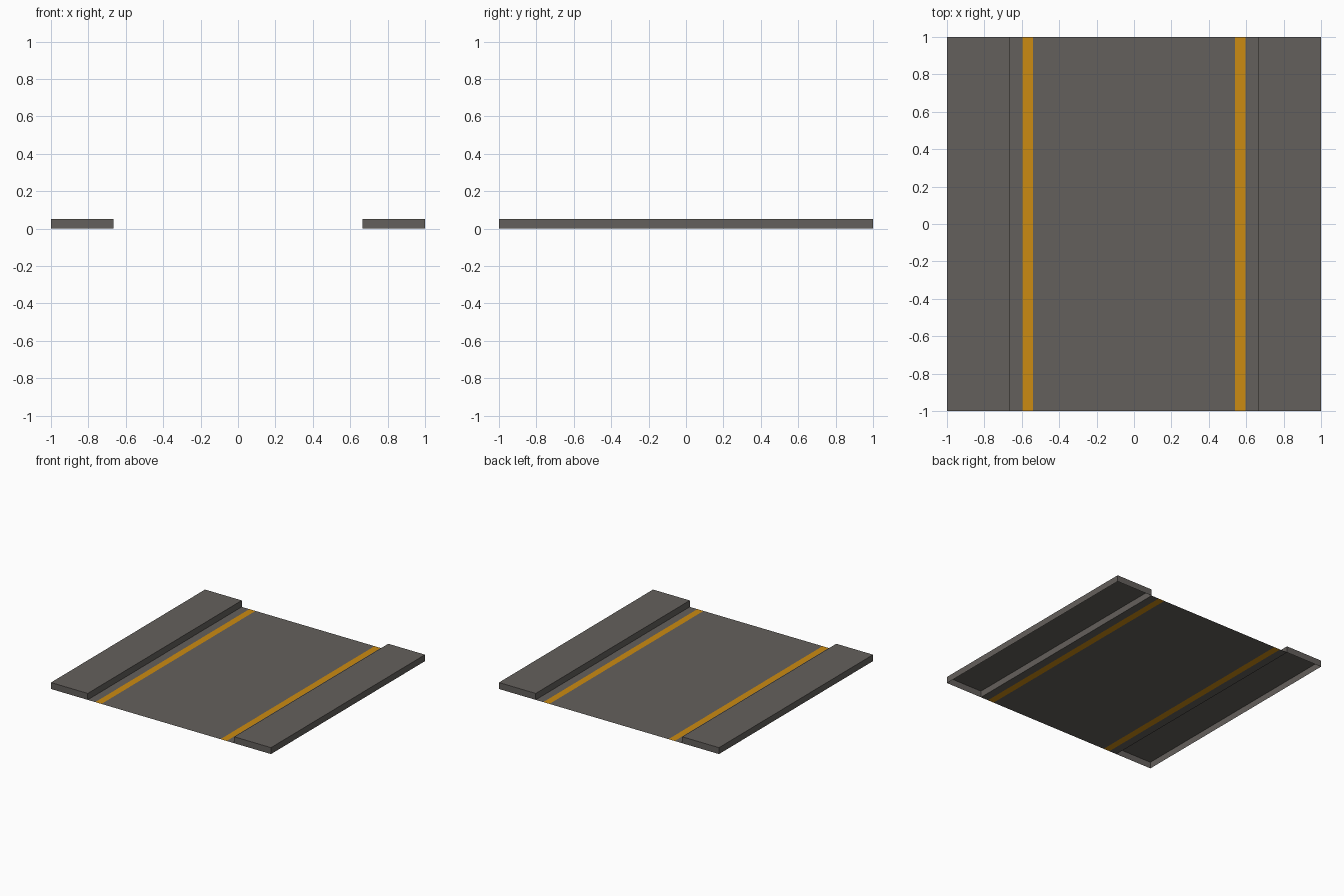
import bpy, bmesh

if "Cube" in bpy.data.objects:
    bpy.data.objects.remove(bpy.data.objects["Cube"])

def material(name, rgb):
    m = bpy.data.materials.new(name)
    m.diffuse_color = (*rgb, 1)
    m.use_nodes = True
    m.node_tree.nodes["Principled BSDF"].inputs["Base Color"].default_value = m.diffuse_color
    return m

asphalt = material("asphalt grey", (0.127, 0.117, 0.107))
paint = material("lane yellow", (0.60, 0.26, 0.006))

CURB, HEIGHT = 0.666, 0.053        # kerb position and pavement height
LINE_IN, LINE_OUT = 0.541, 0.597   # painted line edges

def add_object(name, bm, mats):
    mesh = bpy.data.meshes.new(name)
    bm.to_mesh(mesh)
    bm.free()
    for m in mats:
        mesh.materials.append(m)
    obj = bpy.data.objects.new(name, mesh)
    bpy.context.collection.objects.link(obj)
    return obj

# Road: flat strips across x, with the painted lines as their own faces
bm = bmesh.new()
xs = [-CURB, -LINE_OUT, -LINE_IN, LINE_IN, LINE_OUT, CURB]
rows = [(bm.verts.new((x, -1, 0)), bm.verts.new((x, 1, 0))) for x in xs]
for i, (a, b) in enumerate(zip(rows, rows[1:])):
    face = bm.faces.new((a[0], b[0], b[1], a[1]))
    face.material_index = i % 2
add_object("road", bm, [asphalt, paint])

# Pavements: raised slabs, open underneath
for side, name in ((-1, "left_pavement"), (1, "right_pavement")):
    bm = bmesh.new()
    bmesh.ops.create_cube(bm, size=1)
    for v in bm.verts:
        v.co.x = side * (CURB + 1) / 2 + v.co.x * (1 - CURB)
        v.co.y *= 2
        v.co.z = (v.co.z + 0.5) * HEIGHT
    bm.normal_update()
    bottom = [f for f in bm.faces if f.normal.z < -0.5]
    bmesh.ops.delete(bm, geom=bottom, context='FACES_ONLY')
    add_object(name, bm, [asphalt])
